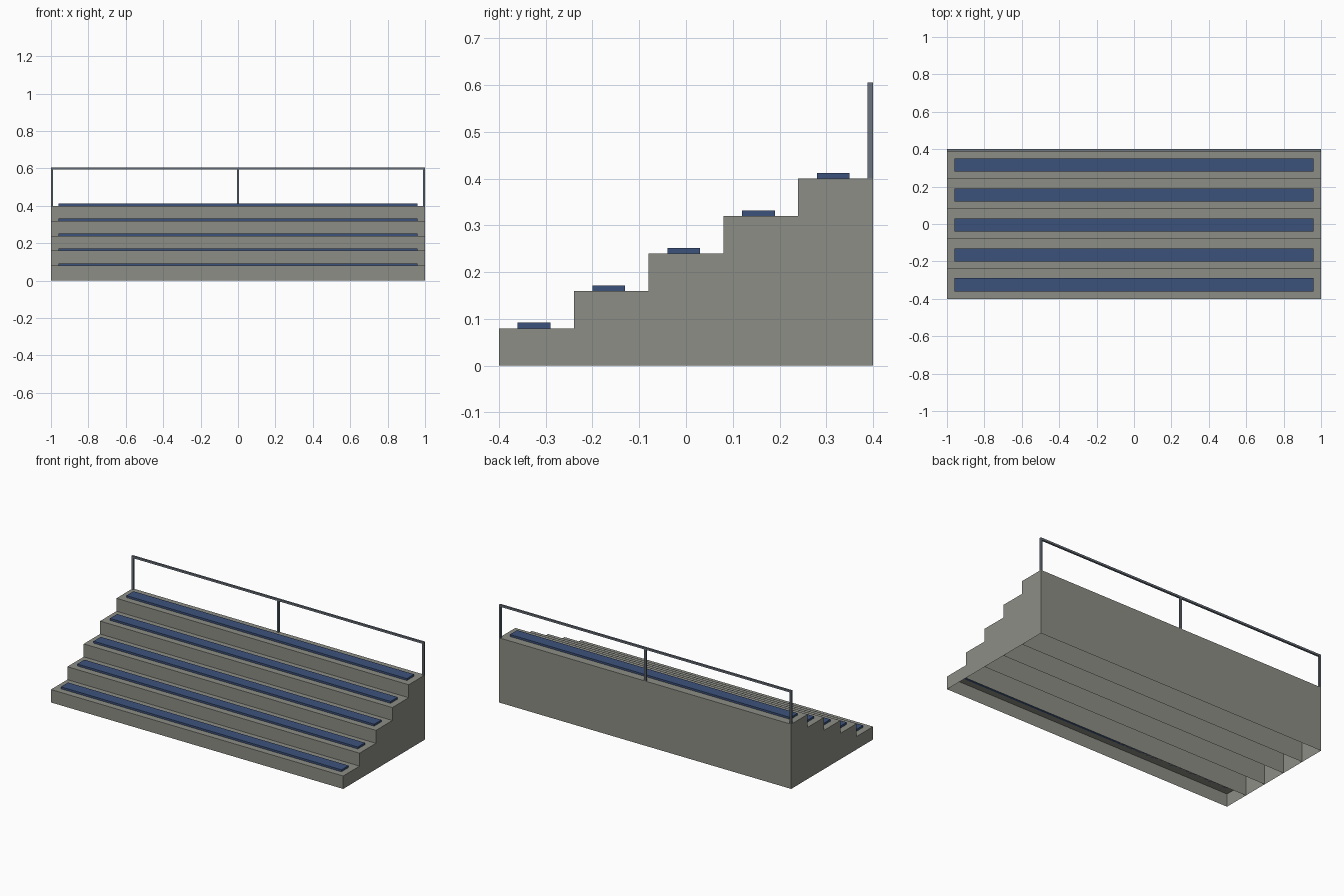
import bpy
import bmesh
from mathutils import Vector

if "Cube" in bpy.data.objects:
    bpy.data.objects.remove(bpy.data.objects["Cube"], do_unlink=True)


def make_material(name, colour):
    mat = bpy.data.materials.new(name)
    mat.use_nodes = True
    mat.diffuse_color = (*colour, 1)
    mat.node_tree.nodes["Principled BSDF"].inputs["Base Color"].default_value = (*colour, 1)
    return mat


concrete = make_material("concrete grey", (0.27, 0.27, 0.24))
bench_blue = make_material("bench blue", (0.045, 0.085, 0.2))
steel = make_material("steel grey", (0.15, 0.175, 0.205))


def box(name, low, high, mat, open_bottom=False):
    """Box between two corners, optionally without its underside."""
    low, high = Vector(low), Vector(high)
    bm = bmesh.new()
    bmesh.ops.create_cube(bm, size=1)
    for v in bm.verts:
        v.co = (low + high) / 2 + v.co * (high - low)
    bm.normal_update()
    if open_bottom:
        under = [f for f in bm.faces if f.normal.z < -0.5]
        bmesh.ops.delete(bm, geom=under, context="FACES")
    mesh = bpy.data.meshes.new(name)
    bm.to_mesh(mesh)
    bm.free()
    mesh.materials.append(mat)
    obj = bpy.data.objects.new(name, mesh)
    bpy.context.collection.objects.link(obj)
    return obj


STEPS, DEPTH, RISE = 5, 0.16, 0.08
BACK = 0.4
RAIL = 0.012

# Hollow terraces, each with a bench strip
for i in range(STEPS):
    front = -BACK + i * DEPTH
    top = (i + 1) * RISE
    box(f"terrace_{i + 1}", (-1, front, 0), (1, front + DEPTH, top), concrete, True)
    box(f"bench_{i + 1}", (-0.96, front + 0.04, top),
        (0.96, front + 0.11, top + 0.012), bench_blue)

# Back guard rail: three posts and a top bar
deck = STEPS * RISE
bar_low = deck + 0.194
for name, x in (("right", -0.994), ("middle", 0), ("left", 0.994)):
    box(f"rail_post_{name}", (x - RAIL / 2, BACK - RAIL, deck),
        (x + RAIL / 2, BACK, bar_low), steel)
box("rail_top_bar", (-1, BACK - RAIL, bar_low), (1, BACK, bar_low + RAIL), steel)
